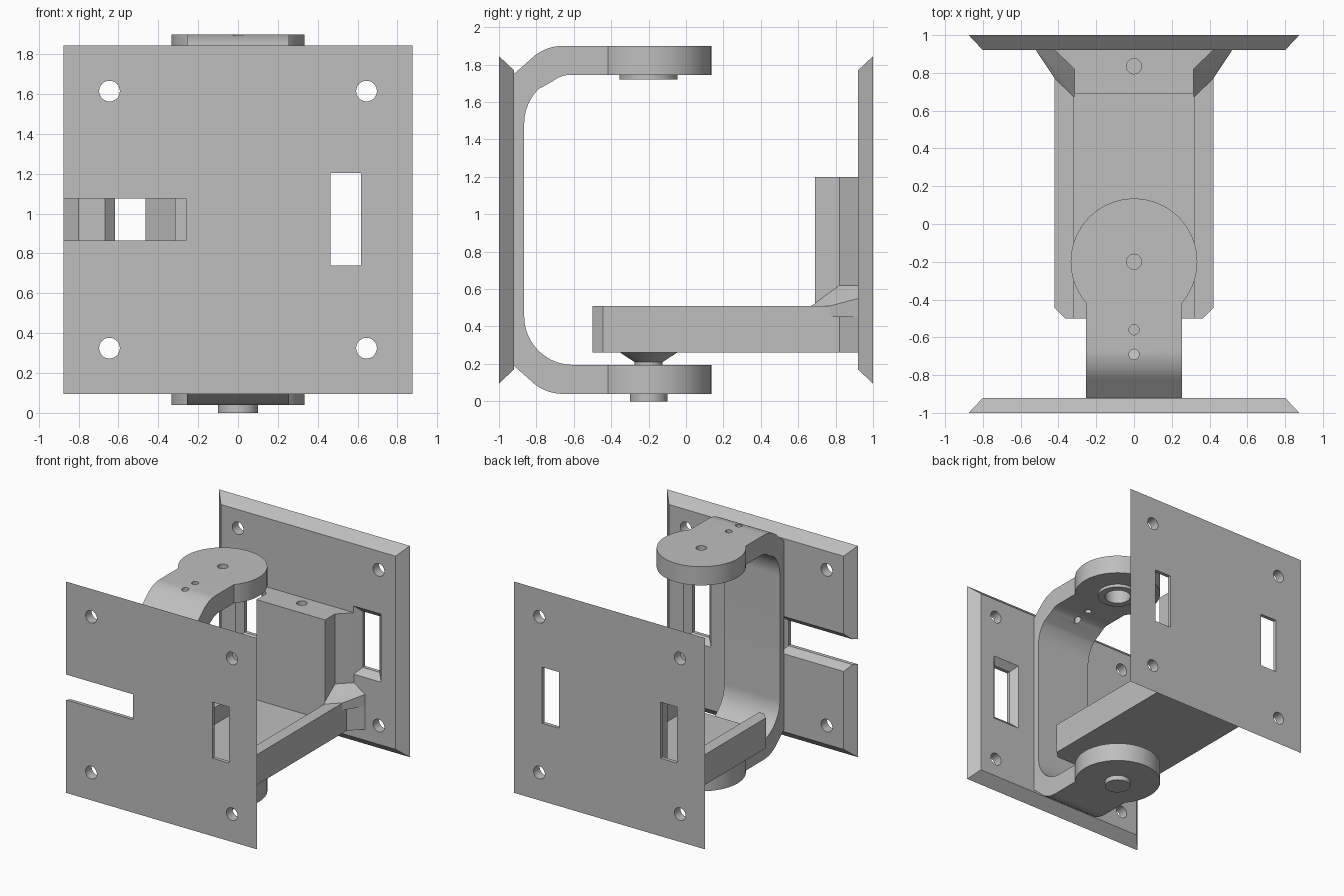
import bpy, bmesh, math
from mathutils import Vector

if "Cube" in bpy.data.objects:
    bpy.data.objects.remove(bpy.data.objects["Cube"], do_unlink=True)

grey = bpy.data.materials.new("matte grey")
grey.use_nodes = True
grey.diffuse_color = (0.52, 0.52, 0.52, 1)
grey.node_tree.nodes["Principled BSDF"].inputs["Base Color"].default_value = (0.52, 0.52, 0.52, 1)


def finish(name, bm):
    bmesh.ops.recalc_face_normals(bm, faces=bm.faces[:])
    me = bpy.data.meshes.new(name)
    bm.to_mesh(me)
    bm.free()
    me.materials.append(grey)
    ob = bpy.data.objects.new(name, me)
    bpy.context.collection.objects.link(ob)
    return ob


def loft(name, *rings):
    """Closed solid through matching rings of points."""
    bm = bmesh.new()
    loops = [[bm.verts.new(p) for p in r] for r in rings]
    n = len(loops[0])
    for a, b in zip(loops, loops[1:]):
        for i in range(n):
            j = (i + 1) % n
            bm.faces.new((a[i], a[j], b[j], b[i]))
    bm.faces.new(loops[0])
    bm.faces.new(loops[-1])
    return finish(name, bm)


def rect_y(x0, x1, z0, z1, y, g=0):
    """Upright rectangle at depth y, grown by g."""
    return [(x0 - g, y, z0 - g), (x1 + g, y, z0 - g), (x1 + g, y, z1 + g), (x0 - g, y, z1 + g)]


def circle(x, y, z, r, axis="Z", n=64):
    pts = []
    for i in range(n):
        a = 2 * math.pi * i / n
        u, v = r * math.cos(a), r * math.sin(a)
        pts.append((x + u, y + v, z) if axis == "Z" else (x + u, y, z + v))
    return pts


def turned(name, x, y, *profile):
    """Round part about a vertical axis from (radius, height) pairs."""
    return loft(name, *[circle(x, y, z, r) for r, z in profile])


def prism(name, outline, z0, z1):
    return loft(name, [(x, y, z0) for x, y in outline], [(x, y, z1) for x, y in outline])


def mirrored(half):
    return half + [(-x, y) for x, y in reversed(half)]


def cut(ob, cutters):
    for c in cutters:
        c.hide_render = True
        m = ob.modifiers.new("cut", "BOOLEAN")
        m.operation, m.solver, m.object = "DIFFERENCE", "EXACT", c
        bpy.context.view_layer.objects.active = ob
        bpy.ops.object.modifier_apply(modifier=m.name)
        bpy.data.objects.remove(c, do_unlink=True)


def smooth(ob):
    bpy.ops.object.select_all(action="DESELECT")
    ob.select_set(True)
    bpy.context.view_layer.objects.active = ob
    bpy.ops.object.shade_smooth_by_angle(angle=math.radians(30))


# Wall plates: large face outside, bevelled toward the inside
def plate(name, side, window_sides):
    outer, inner = side * 1.0, side * 0.92
    size = (-0.875, 0.875, 0.095, 1.845)
    ob = loft(name, rect_y(*size, outer), rect_y(*size, inner, -0.075))
    cutters = []
    for sx in (-1, 1):
        for z in (0.325, 1.615):
            cutters.append(loft("hole_cutter", circle(sx * 0.645, side * 0.85, z, 0.052, "Y", 32),
                                circle(sx * 0.645, side * 1.1, z, 0.052, "Y", 32)))
    for sx in window_sides:
        x0, x1 = sorted((sx * 0.465, sx * 0.618))
        w = (x0, x1, 0.74, 1.205)
        cutters.append(loft("window_cutter", rect_y(*w, side * 1.1), rect_y(*w, side * 0.97),
                            rect_y(*w, side * 0.91, 0.06)))
    return ob, cutters


back_plate, cutters = plate("back_plate", 1, (-1, 1))
cut(back_plate, cutters)
smooth(back_plate)

front_plate, cutters = plate("front_plate", -1, (1,))
slot = (-1.1, -0.26, 0.865, 1.075)
cutters.append(loft("slot_cutter", rect_y(*slot, -1.1), rect_y(*slot, -0.97),
                    rect_y(*slot, -0.91, 0.06)))
cut(front_plate, cutters)
smooth(front_plate)


# Yoke strap: side profile mirrored about its middle height
def arc(cy, cz, r, a0, a1, n=10):
    out = []
    for i in range(n + 1):
        a = math.radians(a0 + (a1 - a0) * i / n)
        out.append((cy + r * math.cos(a), cz + r * math.sin(a)))
    return out


MID = 0.97
upper_outer = [(-0.4, 1.9)] + arc(-0.66, 1.66, 0.24, 90, 135) + [(-0.92, 1.75)]
upper_inner = arc(-0.605, 1.485, 0.26, 180, 135) + arc(-0.62, 1.605, 0.14, 130, 90) + [(-0.4, 1.745)]
lower_outer = [(y, 2 * MID - z) for y, z in reversed(upper_outer)]
lower_inner = [(-0.4, 0.195)] + arc(-0.605, 0.455, 0.26, 270, 180, 20)
profile = upper_outer + lower_outer + lower_inner + upper_inner
strap = loft("yoke_strap", [(-0.255, y, z) for y, z in profile], [(0.255, y, z) for y, z in profile])
cut(strap, [turned("pin_cutter", 0, y, (0.027, 1.6), (0.027, 2)) for y in (-0.56, -0.69)])
smooth(strap)

# Round yoke ends, washers and pivot
AXIS = -0.2
upper_disc = turned("upper_yoke_disc", 0, AXIS, (0.335, 1.745), (0.335, 1.9))
upper_washer = turned("upper_washer", 0, AXIS, (0.155, 1.72), (0.155, 1.746))
cut(upper_disc, [turned("bore_cutter", 0, AXIS, (0.1, 1.6), (0.1, 1.84)),
                 turned("hole_cutter", 0, AXIS, (0.04, 1.8), (0.04, 2))])
cut(upper_washer, [turned("bore_cutter", 0, AXIS, (0.1, 1.6), (0.1, 1.84))])
lower_disc = turned("lower_yoke_disc", 0, AXIS, (0.335, 0.04), (0.335, 0.195))
pivot = turned("pivot_pin", 0, AXIS, (0.1, 0), (0.1, 0.1), (0.075, 0.1), (0.075, 0.21), (0.155, 0.262))
for part in (upper_disc, upper_washer, lower_disc, pivot):
    smooth(part)

# Swing arm: channel with side rims, flared where it meets the back plate
arm = prism("swing_arm", mirrored([(0.365, -0.5), (0.42, -0.445), (0.42, 0.82), (0.52, 0.921)]), 0.26, 0.51)
cut(arm, [prism("channel_cutter", mirrored([(0.32, -0.7), (0.32, 0.7)]), 0.37, 0.7)])

# Upright block on the arm
block = prism("upright_block", mirrored([(0.315, 0.69), (0.315, 0.82), (0.42, 0.921)]), 0.3, 1.2)
cut(block, [turned("hole_cutter", 0, 0.835, (0.04, 0.95), (0.04, 1.3))])
smooth(block)

# Sloped gussets between the rims and the block
for side, label in ((1, "left"), (-1, "right")):
    top = [(0.315, 0.67, 0.51), (0.42, 0.77, 0.51), (0.42, 0.82, 0.55),
           (0.52, 0.921, 0.55), (0.42, 0.921, 0.62), (0.315, 0.82, 0.62)]
    bm = bmesh.new()
    for x, y, z in top:
        bm.verts.new(Vector((side * x, y, z)))
        bm.verts.new(Vector((side * x, y, 0.45)))
    bmesh.ops.convex_hull(bm, input=bm.verts[:])
    finish(label + "_gusset", bm)
